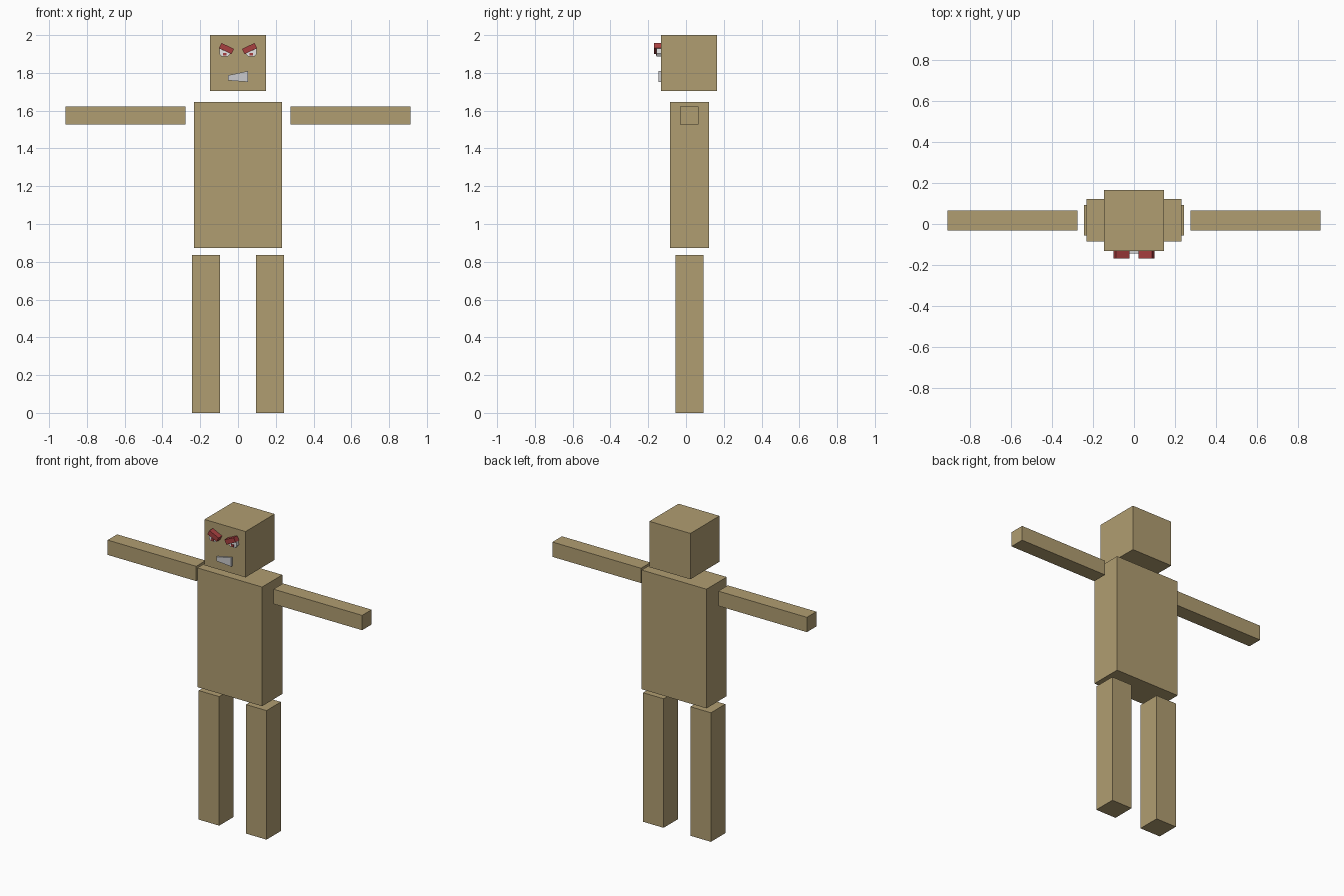
import bpy, bmesh

cube = bpy.data.objects.get("Cube")
if cube:
    bpy.data.objects.remove(cube, do_unlink=True)


def material(name, color):
    m = bpy.data.materials.new(name)
    m.use_nodes = True
    m.diffuse_color = (*color, 1)
    bsdf = next(n for n in m.node_tree.nodes if n.type == 'BSDF_PRINCIPLED')
    bsdf.inputs["Base Color"].default_value = (*color, 1)
    return m


tan = material("tan", (0.434, 0.337, 0.165))
red = material("dark red", (0.39, 0.05, 0.05))
white = material("white", (0.78, 0.78, 0.78))
grey = material("tooth grey", (0.60, 0.60, 0.61))


def prism(name, profile, y0, y1, mat):
    """Extrude an (x, z) outline from y0 to y1."""
    bm = bmesh.new()
    face = bm.faces.new([bm.verts.new((x, y0, z)) for x, z in profile])
    ext = bmesh.ops.extrude_face_region(bm, geom=[face])
    verts = [v for v in ext["geom"] if isinstance(v, bmesh.types.BMVert)]
    bmesh.ops.translate(bm, vec=(0, y1 - y0, 0), verts=verts)
    bmesh.ops.recalc_face_normals(bm, faces=bm.faces)
    mesh = bpy.data.meshes.new(name)
    bm.to_mesh(mesh)
    bm.free()
    mesh.materials.append(mat)
    obj = bpy.data.objects.new(name, mesh)
    bpy.context.collection.objects.link(obj)
    return obj


def box(name, x, y, z, mat=tan):
    return prism(name, [(x[0], z[0]), (x[1], z[0]), (x[1], z[1]), (x[0], z[1])],
                 y[0], y[1], mat)


# Head and torso
FACE = -0.133
box("head", (-0.147, 0.147), (FACE, 0.165), (1.703, 2.0))
box("torso", (-0.232, 0.232), (-0.085, 0.122), (0.873, 1.645))

for side, s in (("left", 1), ("right", -1)):
    # Limbs
    box(side + "_arm", (s * 0.277, s * 0.912), (-0.032, 0.065), (1.527, 1.623))
    box(side + "_leg", (s * 0.096, s * 0.243), (-0.055, 0.092), (0.0, 0.836))

    # Eye tucked under a slanted brow
    eye = [(0.040, 1.900), (0.052, 1.888), (0.088, 1.886),
           (0.099, 1.902), (0.097, 1.928), (0.042, 1.904)]
    prism(side + "_eye", [(s * x, z) for x, z in eye], -0.156, FACE, white)
    box(side + "_pupil", (s * 0.062, s * 0.080), (-0.160, -0.156), (1.891, 1.905), red)
    brow = [(0.021, 1.927), (0.035, 1.899), (0.101, 1.931), (0.087, 1.958)]
    prism(side + "_brow", [(s * x, z) for x, z in brow], -0.169, FACE, red)

# Crooked row of teeth, growing taller towards the left
COUNT = 5
for i in range(COUNT):
    def edge(t):
        return -0.053 + 0.106 * t, 1.760 - 0.008 * t, 1.787 + 0.023 * t
    xa, la, ha = edge(i / COUNT)
    xb, lb, hb = edge((i + 1) / COUNT)
    prism(f"tooth_{i + 1}", [(xa, la), (xb, lb), (xb, hb), (xa, ha)],
          -0.145, FACE, grey)
